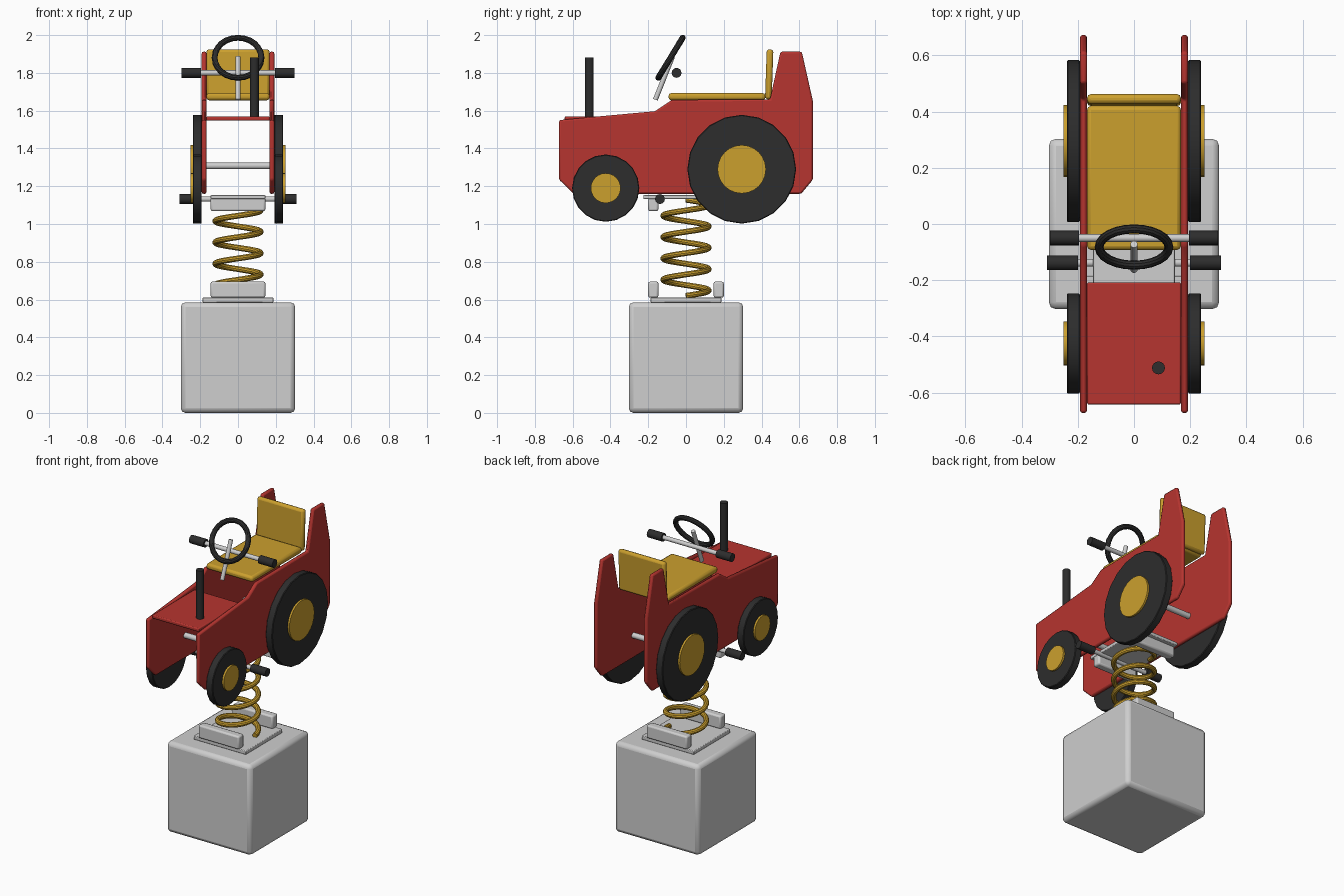
import bpy, bmesh, math
from mathutils import Vector, Matrix

if "Cube" in bpy.data.objects:
    bpy.data.objects.remove(bpy.data.objects["Cube"], do_unlink=True)


def material(name, colour):
    m = bpy.data.materials.new(name)
    m.use_nodes = True
    m.diffuse_color = (*colour, 1)
    m.node_tree.nodes["Principled BSDF"].inputs["Base Color"].default_value = (*colour, 1)
    return m


RED = material("red", (0.47, 0.035, 0.029))
YELLOW = material("yellow", (0.60, 0.35, 0.027))
BLACK = material("black", (0.026, 0.026, 0.026))
GREY = material("light grey", (0.62, 0.62, 0.62))


def finish(name, bm, mat, bevel=0.0, segments=2):
    bmesh.ops.recalc_face_normals(bm, faces=bm.faces)
    mesh = bpy.data.meshes.new(name)
    bm.to_mesh(mesh)
    bm.free()
    mesh.materials.append(mat)
    obj = bpy.data.objects.new(name, mesh)
    bpy.context.collection.objects.link(obj)
    if bevel:
        mod = obj.modifiers.new("soft_edges", "BEVEL")
        mod.width = bevel
        mod.segments = segments
        mod.limit_method = "ANGLE"
        mod.angle_limit = math.radians(30)
    bpy.ops.object.select_all(action="DESELECT")
    obj.select_set(True)
    bpy.context.view_layer.objects.active = obj
    bpy.ops.object.shade_smooth_by_angle(angle=math.radians(30))
    return obj


def box(name, mat, low, high, bevel=0.006, tilt=0.0):
    low, high = Vector(low), Vector(high)
    bm = bmesh.new()
    bmesh.ops.create_cube(bm, size=1, matrix=Matrix.Translation((low + high) / 2)
                          @ Matrix.Rotation(tilt, 4, "X")
                          @ Matrix.Diagonal((*(high - low), 1)))
    return finish(name, bm, mat, bevel)


def cylinder(name, mat, start, end, radius, sides=16, bevel=0.0):
    start, end = Vector(start), Vector(end)
    axis = end - start
    bm = bmesh.new()
    bmesh.ops.create_cone(bm, cap_ends=True, segments=sides, radius1=radius, radius2=radius,
                          depth=axis.length, matrix=Matrix.Translation((start + end) / 2)
                          @ axis.to_track_quat("Z", "Y").to_matrix().to_4x4())
    return finish(name, bm, mat, bevel, 1)


def sweep(name, mat, points, radius, sides, closed=False):
    """Round tube along a path."""
    bm = bmesh.new()
    rings, count = [], len(points)
    for i, p in enumerate(points):
        after = points[(i + 1) % count] if closed else points[min(i + 1, count - 1)]
        before = points[i - 1] if closed else points[max(i - 1, 0)]
        tangent = (after - before).normalized()
        side = tangent.cross(Vector((0, 0, 1))).normalized()
        up = side.cross(tangent)
        rings.append([bm.verts.new(p + radius * (side * math.cos(a) + up * math.sin(a)))
                      for a in (math.tau * k / sides for k in range(sides))])
    for i in range(count if closed else count - 1):
        a, b = rings[i], rings[(i + 1) % count]
        for k in range(sides):
            n = (k + 1) % sides
            bm.faces.new((a[k], a[n], b[n], b[k]))
    if not closed:
        bm.faces.new(rings[0])
        bm.faces.new(rings[-1])
    return finish(name, bm, mat)


# Foundation block and spring clamps
box("foundation_block", GREY, (-0.303, -0.303, 0), (0.303, 0.303, 0.585), 0.025)
box("lower_plate", GREY, (-0.187, -0.187, 0.585), (0.187, 0.187, 0.61), 0.004)
box("upper_plate", GREY, (-0.145, -0.225, 1.132), (0.145, 0.225, 1.154), 0.004)
for label, s in (("front", -1), ("back", 1)):
    y0, y1 = sorted((s * 0.146, s * 0.2))
    box(label + "_lower_clamp", GREY, (-0.145, y0, 0.61), (0.145, y1, 0.695), 0.01)
    box(label + "_upper_clamp", GREY, (-0.145, y0, 1.068), (0.145, y1, 1.14), 0.01)

# Coil spring
TURNS, STEPS = 4.5, 24
coil = []
for i in range(int(TURNS * STEPS) + 1):
    a = math.tau * i / STEPS
    coil.append(Vector((0.12 * math.cos(a), 0.12 * math.sin(a), 0.62 + 0.113 * i / STEPS)))
sweep("spring", YELLOW, coil, 0.016, 10)

# Side panels and wheels
OUTLINE = [(-0.672, 1.55), (-0.165, 1.597), (-0.075, 1.657), (0.445, 1.66),
           (0.5, 1.912), (0.613, 1.912), (0.672, 1.65), (0.672, 1.235),
           (0.61, 1.16), (-0.595, 1.16), (-0.672, 1.235)]
WHEELS = (("rear", 0.295, 1.29, 0.288, 0.128), ("front", -0.425, 1.19, 0.178, 0.079))
for label, s in (("left", 1), ("right", -1)):
    bm = bmesh.new()
    face = bm.faces.new([bm.verts.new((s * 0.167, y, z)) for y, z in OUTLINE])
    moved = bmesh.ops.extrude_face_region(bm, geom=[face])["geom"]
    bmesh.ops.translate(bm, vec=(s * 0.025, 0, 0),
                        verts=[v for v in moved if isinstance(v, bmesh.types.BMVert)])
    finish(label + "_side_panel", bm, RED, 0.009)
    for end, y, z, tyre, hub in WHEELS:
        cylinder(f"{end}_{label}_tyre", BLACK, (s * 0.192, y, z), (s * 0.239, y, z),
                 tyre, 20, 0.004)
        cylinder(f"{end}_{label}_hub", YELLOW, (s * 0.2, y, z), (s * 0.251, y, z), hub, 24)
    # Hand and foot grips
    cylinder(label + "_hand_grip", BLACK, (s * 0.195, -0.05, 1.8), (s * 0.298, -0.05, 1.8), 0.026)
    cylinder(label + "_foot_grip", BLACK, (s * 0.2, -0.138, 1.132), (s * 0.309, -0.138, 1.132), 0.026)

# Cross bars
for name, y, z, reach, radius in (("handlebar", -0.05, 1.8, 0.29, 0.014),
                                  ("foot_bar", -0.138, 1.132, 0.3, 0.014),
                                  ("front_cross_bar", -0.3, 1.308, 0.17, 0.018),
                                  ("rear_cross_bar", 0.3, 1.308, 0.17, 0.018)):
    cylinder(name, GREY, (-reach, y, z), (reach, y, z), radius)

# Hood, exhaust and seat
box("hood", RED, (-0.167, -0.642, 1.547), (0.167, -0.208, 1.57), 0.006)
cylinder("exhaust_pipe", BLACK, (0.087, -0.512, 1.565), (0.087, -0.512, 1.882), 0.023)
box("seat", YELLOW, (-0.167, -0.092, 1.655), (0.167, 0.42, 1.693), 0.014)
box("seat_back", YELLOW, (-0.167, 0.423, 1.66), (0.167, 0.458, 1.925), 0.014, math.radians(-2))

# Steering wheel and column
centre = Vector((0, -0.082, 1.88))
slope = Vector((0, 0.52, 0.854))
rim = [centre + 0.124 * (Vector((math.cos(a), 0, 0)) + slope * math.sin(a))
       for a in (math.tau * i / 24 for i in range(24))]
sweep("steering_wheel", BLACK, rim, 0.016, 10, closed=True)
cylinder("steering_column", GREY, (0, -0.162, 1.658), (0, -0.072, 1.885), 0.013)
